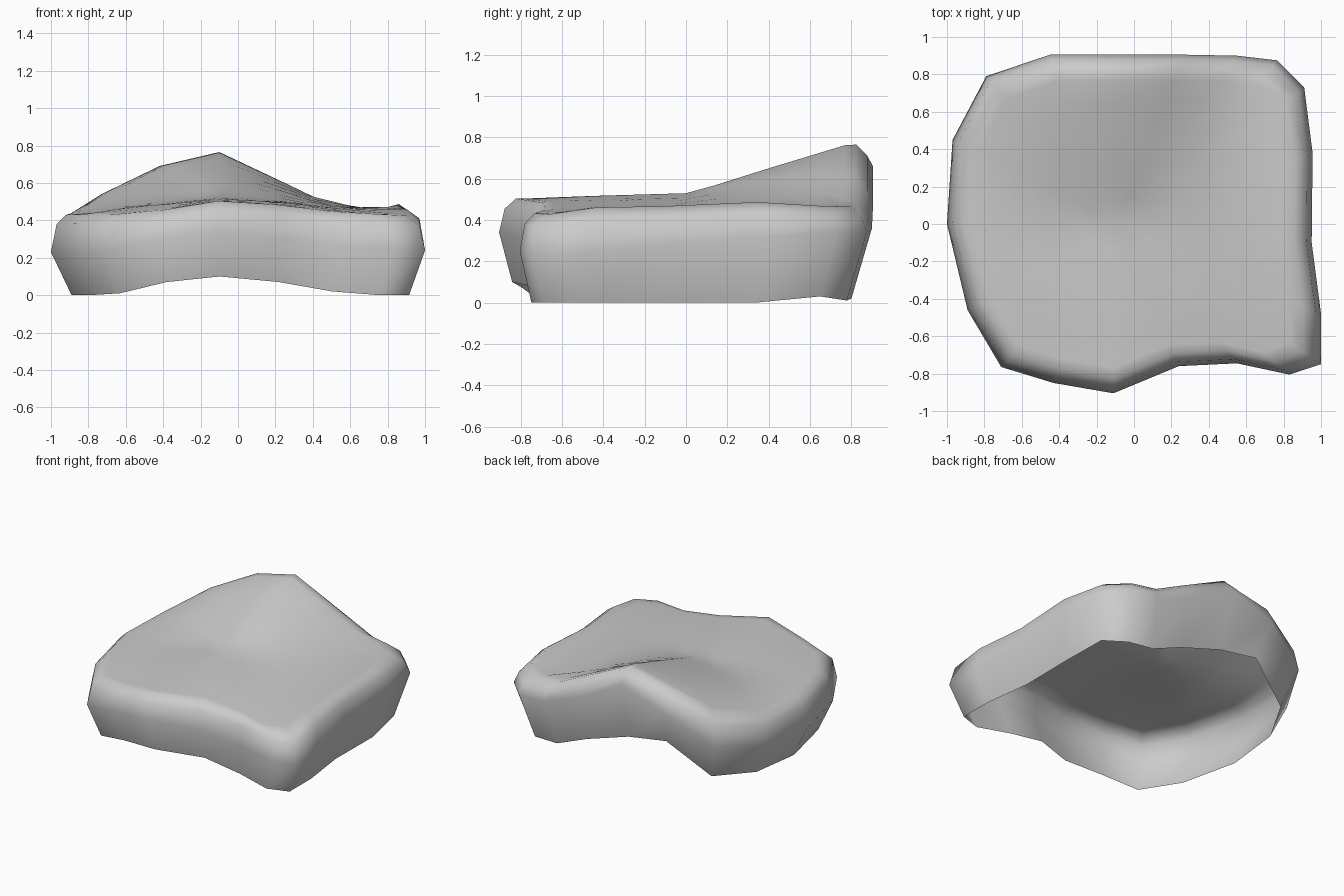
import bpy, bmesh

if "Cube" in bpy.data.objects:
    bpy.data.objects.remove(bpy.data.objects["Cube"])

# Outline stations, counter-clockwise: x, y, bottom rim z, widest z
STATIONS = [
    (-.71, -.765, .01, .24), (-.43, -.85, .07, .30), (-.11, -.905, .10, .34),
    (.24, -.76, .07, .30), (.55, -.745, .02, .26), (.83, -.805, 0, .25),
    (1.0, -.75, 0, .24), (1.0, -.48, 0, .24), (.95, -.10, 0, .28),
    (.955, .38, 0, .32), (.91, .73, .03, .34), (.765, .875, .01, .34),
    (.55, .90, .02, .36), (.28, .905, .12, .46), (-.10, .905, .23, .66),
    (-.45, .905, .28, .54), (-.79, .79, .06, .34), (-.97, .45, .02, .26),
    (-1.0, 0, 0, .23), (-.89, -.46, 0, .23),
]
# Height of the top: cross-sections from front to back
XS = (-.9, -.55, -.1, .25, .5, .75, .9)
YS = (-.78, -.45, .02, .4, .78)
ZS = [
    (.41, .43, .505, .475, .44, .43, .41),
    (.42, .47, .517, .495, .465, .45, .46),
    (.43, .485, .53, .505, .48, .46, .475),
    (.435, .575, .65, .555, .48, .46, .50),
    (.44, .66, .765, .60, .48, .46, .465),
]


def lerp_at(knots, values, p):
    p = min(max(p, knots[0]), knots[-1])
    for i in range(len(knots) - 1):
        if p <= knots[i + 1]:
            t = (p - knots[i]) / (knots[i + 1] - knots[i])
            return values[i] * (1 - t) + values[i + 1] * t


def height(x, y):
    return lerp_at(YS, [lerp_at(XS, row, x) for row in ZS], y)


def rim(x, y, low, wide):
    return (x * (.89 if x < 0 else .915), y * (.93 if y < 0 else .89), low)


def widest(x, y, low, wide):
    return x, y, wide


def shoulder(x, y, low, wide):
    return x * .97, y * .97, height(x * .92, y * .92) - .05


def top_ring(k):
    def place(x, y, low, wide):
        px, py = -.1 * (1 - k) + x * k, y * k
        return px, py, height(px, py)
    return place


# Open-bottomed stone shell: flared wall, rounded shoulder and ramped top
bm = bmesh.new()
profile = [rim, widest, shoulder] + [
    top_ring(k) for k in (.91, .85, .72, .58, .44, .3, .15)]
rings = [[bm.verts.new(f(*s)) for s in STATIONS] for f in profile]
n = len(STATIONS)
for a, b in zip(rings, rings[1:]):
    for i in range(n):
        j = (i + 1) % n
        bm.faces.new((a[i], a[j], b[j], b[i]))
mid = bm.verts.new((-.1, 0, height(-.1, 0)))
for i in range(n):
    bm.faces.new((rings[-1][i], rings[-1][(i + 1) % n], mid))

mesh = bpy.data.meshes.new("stone_shell")
bm.to_mesh(mesh)
bm.free()
mesh.shade_smooth()
stone = bpy.data.objects.new("stone_shell", mesh)
bpy.context.collection.objects.link(stone)
